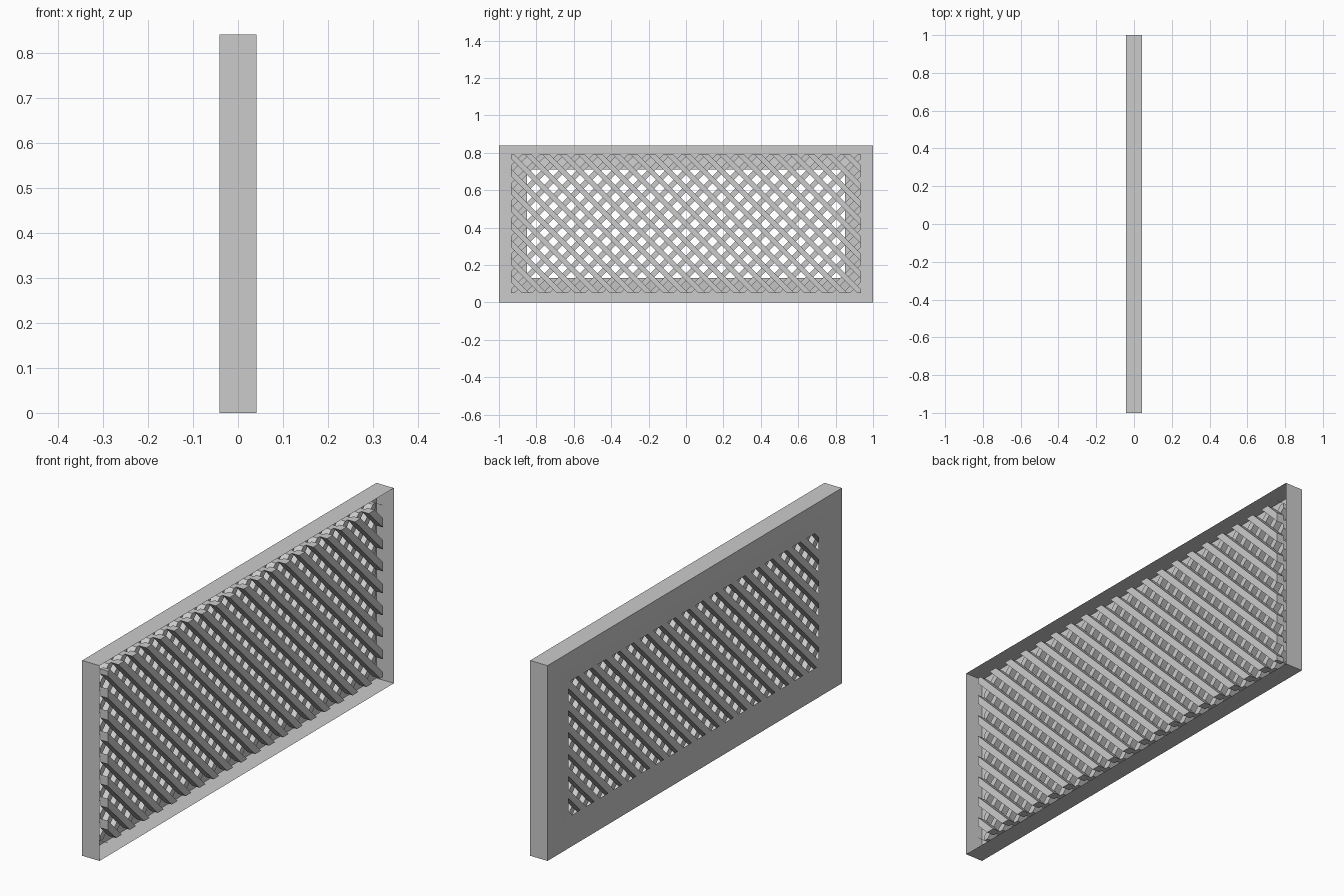
import bpy, bmesh
from math import radians
from mathutils import Matrix, Vector

if "Cube" in bpy.data.objects:
    bpy.data.objects.remove(bpy.data.objects["Cube"])

grey = bpy.data.materials.new("light grey")
grey.use_nodes = True
colour = (0.6, 0.6, 0.6, 1)
grey.diffuse_color = colour
grey.node_tree.nodes["Principled BSDF"].inputs["Base Color"].default_value = colour

DEPTH, MID = 0.0415, 0.42


def finish(bm, name):
    mesh = bpy.data.meshes.new(name)
    bm.to_mesh(mesh)
    bm.free()
    mesh.materials.append(grey)
    bpy.context.collection.objects.link(bpy.data.objects.new(name, mesh))


# Thin open casing: side walls, back border and a shallow slope to the opening
bm = bmesh.new()
rings = []
for x, half_y, half_z in ((DEPTH, 1, MID), (-DEPTH, 1, MID),
                          (-DEPTH, 0.91, 0.35), (-0.036, 0.85, 0.29)):
    rings.append([bm.verts.new((x, sy * half_y, MID + sz * half_z))
                  for sy, sz in ((-1, -1), (1, -1), (1, 1), (-1, 1))])
for a, b in zip(rings, rings[1:]):
    for i in range(4):
        j = (i + 1) % 4
        bm.faces.new((a[i], a[j], b[j], b[i]))
bmesh.ops.recalc_face_normals(bm, faces=bm.faces)
finish(bm, "casing")


# Two crossed layers of diagonal slats, trimmed to a rectangle
def slat_layer(name, x, tilt):
    bm = bmesh.new()
    pitch, width, thick = 0.0945, 0.028, 0.035
    for k in range(-15, 16):
        place = (Matrix.Translation((x, k * pitch, MID))
                 @ Matrix.Rotation(radians(tilt), 4, "X")
                 @ Matrix.Diagonal((thick, 3, width, 1)))
        bmesh.ops.create_cube(bm, size=1, matrix=place)
    for axis, half in (((0, 1, 0), 0.935), ((0, 0, 1), 0.37)):
        for side in (-1, 1):
            normal = Vector(axis) * side
            cut = bmesh.ops.bisect_plane(
                bm, geom=bm.verts[:] + bm.edges[:] + bm.faces[:],
                plane_co=Vector((0, 0, MID)) + normal * half,
                plane_no=normal, clear_outer=True)
            edges = [e for e in cut["geom_cut"] if isinstance(e, bmesh.types.BMEdge)]
            bmesh.ops.holes_fill(bm, edges=edges, sides=0)
    bmesh.ops.recalc_face_normals(bm, faces=bm.faces)
    finish(bm, name)


slat_layer("rear_slats", -0.0175, 45)
slat_layer("front_slats", 0.0175, -45)
